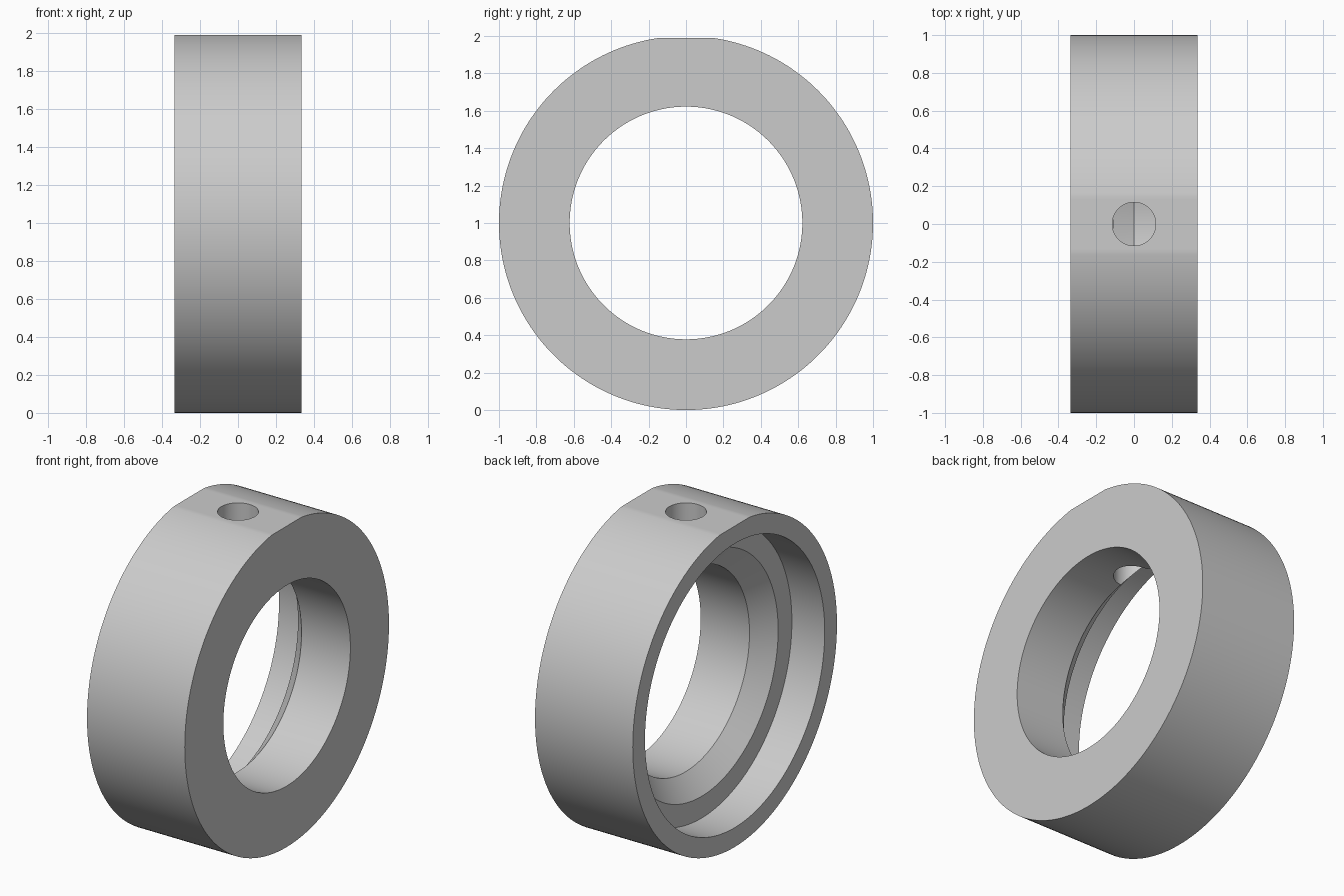
import bpy
import bmesh
from math import radians
from mathutils import Matrix

cube = bpy.data.objects.get("Cube")
if cube:
    bpy.data.objects.remove(cube, do_unlink=True)

HALF = 0.335      # half the collar width
SEGMENTS = 192

grey = bpy.data.materials.new("plain_grey")
grey.use_nodes = True
grey.diffuse_color = (0.6, 0.6, 0.6, 1)
grey.node_tree.nodes["Principled BSDF"].inputs["Base Color"].default_value = (0.6, 0.6, 0.6, 1)


def make_object(name, bm):
    bmesh.ops.recalc_face_normals(bm, faces=bm.faces)
    mesh = bpy.data.meshes.new(name)
    bm.to_mesh(mesh)
    bm.free()
    mesh.materials.append(grey)
    obj = bpy.data.objects.new(name, mesh)
    bpy.context.collection.objects.link(obj)
    return obj


def cut(target, cutter):
    cutter.hide_render = True
    mod = target.modifiers.new("cut", "BOOLEAN")
    mod.operation = "DIFFERENCE"
    mod.solver = "EXACT"
    mod.object = cutter
    bpy.context.view_layer.objects.active = target
    bpy.ops.object.modifier_apply(modifier=mod.name)
    bpy.data.objects.remove(cutter, do_unlink=True)


# Collar: (x, radius) section with counterbore, step, cone and bore, spun about x
section = [(-HALF, 1), (HALF, 1), (HALF, 0.622), (0, 0.622),
           (-0.11, 0.745), (-0.11, 0.88), (-HALF, 0.88)]
bm = bmesh.new()
rings = []
for i in range(SEGMENTS):
    turn = Matrix.Rotation(radians(360 * i / SEGMENTS), 4, "X")
    rings.append([bm.verts.new(turn @ Matrix.Translation((x, 0, r)).translation)
                  for x, r in section])
for i, ring in enumerate(rings):
    after = rings[(i + 1) % SEGMENTS]
    for j in range(len(section)):
        k = (j + 1) % len(section)
        bm.faces.new((ring[j], ring[k], after[k], after[j]))
bmesh.ops.translate(bm, verts=bm.verts, vec=(0, 0, 1))
collar = make_object("collar", bm)

# Flat on the top of the collar
bm = bmesh.new()
bmesh.ops.create_cube(bm, size=1, matrix=Matrix.Translation((0, 0, 2.489)))
cut(collar, make_object("flat_cutter", bm))

# Set screw hole through the top wall
bm = bmesh.new()
bmesh.ops.create_cone(bm, cap_ends=True, segments=64, radius1=0.115, radius2=0.115,
                      depth=0.8, matrix=Matrix.Translation((0, 0, 1.8)))
cut(collar, make_object("screw_hole_cutter", bm))

# Smooth curved walls, crisp edges
bpy.ops.object.select_all(action="DESELECT")
collar.select_set(True)
bpy.context.view_layer.objects.active = collar
bpy.ops.object.shade_smooth_by_angle(angle=radians(20))
